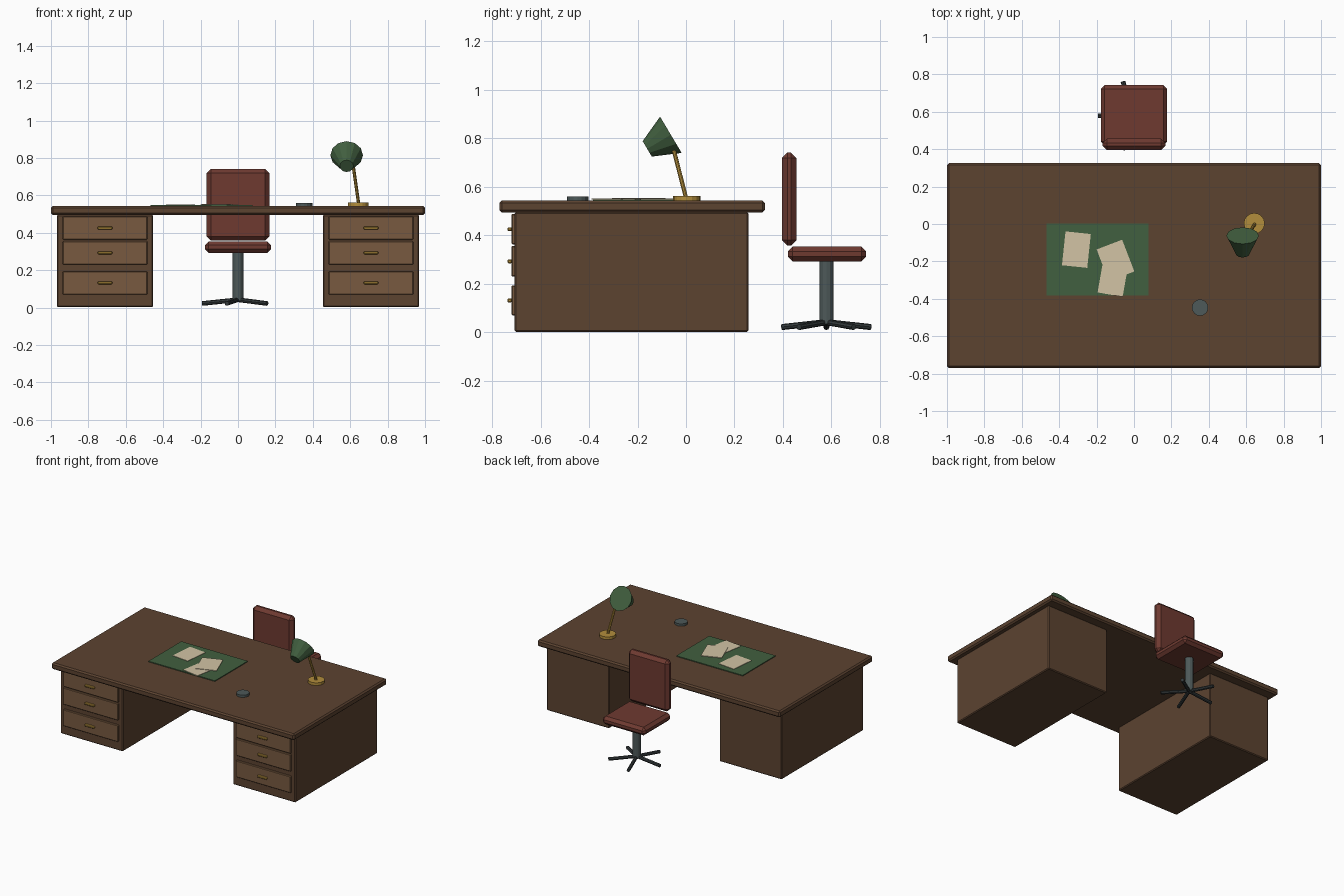
import bpy, math
from mathutils import Vector, Matrix

if "Cube" in bpy.data.objects:
    bpy.data.objects.remove(bpy.data.objects["Cube"])


def material(name, rgb):
    m = bpy.data.materials.new(name)
    m.diffuse_color = (*rgb, 1)
    m.use_nodes = True
    m.node_tree.nodes["Principled BSDF"].inputs["Base Color"].default_value = m.diffuse_color
    return m


WOOD = material("dark wood", (0.107, 0.056, 0.03))
FRONT = material("drawer wood", (0.188, 0.102, 0.051))
LEATHER = material("red leather", (0.156, 0.042, 0.03))
METAL = material("grey metal", (0.075, 0.1, 0.1))
DARK = material("dark metal", (0.035, 0.044, 0.046))
BRASS = material("brass", (0.45, 0.27, 0.045))
GREEN = material("green", (0.053, 0.115, 0.05))
PAPER = material("paper", (0.644, 0.552, 0.376))


def box(name, x, y, z, mat, bevel=0.0, turn=0.0):
    """Box from three (min, max) ranges, turned about its own centre."""
    bpy.ops.mesh.primitive_cube_add(size=1)
    o = bpy.context.object
    o.name = name
    size = [r[1] - r[0] for r in (x, y, z)]
    o.data.transform(Matrix.Diagonal((*size, 1)))
    o.location = [(r[0] + r[1]) / 2 for r in (x, y, z)]
    o.rotation_euler.z = math.radians(turn)
    o.data.materials.append(mat)
    if bevel:
        b = o.modifiers.new("chamfer", 'BEVEL')
        b.width = bevel
        b.segments = 1
    return o


def rod(name, a, b, r1, r2, sides, mat):
    """Capped cone or cylinder from point a to point b."""
    a, b = Vector(a), Vector(b)
    bpy.ops.mesh.primitive_cone_add(vertices=sides, radius1=r1, radius2=r2,
                                    depth=(b - a).length, location=(a + b) / 2)
    o = bpy.context.object
    o.name = name
    o.rotation_euler = (b - a).to_track_quat('Z', 'Y').to_euler()
    o.data.materials.append(mat)
    return o


# desk top
box("desk_top", (-1, 1), (-0.77, 0.325), (0.495, 0.543), WOOD, 0.01)

# pedestals with drawers and handles
for side, cx in (("left", -0.711), ("right", 0.711)):
    box(side + "_pedestal", (cx - 0.257, cx + 0.257), (-0.707, 0.257), (0.002, 0.496), WOOD, 0.006)
    for i, (low, high) in enumerate(((0.07, 0.194), (0.23, 0.356), (0.363, 0.488))):
        box(f"{side}_drawer_{i}", (cx - 0.226, cx + 0.226), (-0.72, -0.70), (low, high), FRONT, 0.004)
        mid = (low + high) / 2
        box(f"{side}_handle_{i}", (cx - 0.039, cx + 0.039), (-0.737, -0.718),
            (mid - 0.008, mid + 0.008), BRASS, 0.004)

# desk mat and papers
box("desk_mat", (-0.469, 0.078), (-0.383, 0.003), (0.542, 0.549), GREEN)
for i, (px, py, turn) in enumerate(((-0.308, -0.137, -6), (-0.112, -0.288, -10), (-0.099, -0.195, 21))):
    z = 0.548 + (0.003 if i == 2 else 0)
    w = 0.073 if i == 2 else 0.068
    box(f"paper_{i}", (px - w, px + w), (py - 0.091, py + 0.091), (z, z + 0.004), PAPER, turn=turn)

# round paperweight
rod("paperweight", (0.353, -0.447, 0.542), (0.353, -0.447, 0.56), 0.044, 0.044, 16, METAL)

# desk lamp
rod("lamp_base", (0.643, 0.003, 0.542), (0.643, 0.003, 0.563), 0.056, 0.056, 16, BRASS)
rod("lamp_stem", (0.645, 0.0, 0.555), (0.612, -0.059, 0.785), 0.009, 0.009, 8, BRASS)
rod("lamp_shade", (0.581, -0.0625, 0.815), (0.581, -0.16, 0.757), 0.087, 0.037, 12, GREEN)

# chair seat, back and column
box("chair_seat", (-0.177, 0.177), (0.42, 0.743), (0.293, 0.354), LEATHER, 0.02)
box("chair_back", (-0.168, 0.168), (0.395, 0.456), (0.358, 0.742), LEATHER, 0.023)
rod("chair_column", (0, 0.579, 0.035), (0, 0.579, 0.3), 0.029, 0.029, 12, METAL)

# five chair feet
for i in range(5):
    t = math.radians(36 + 72 * i)
    tip = (0.192 * math.cos(t), 0.579 + 0.192 * math.sin(t), 0.022)
    rod(f"chair_foot_{i}", (0, 0.579, 0.042), tip, 0.0125, 0.0125, 8, DARK)
